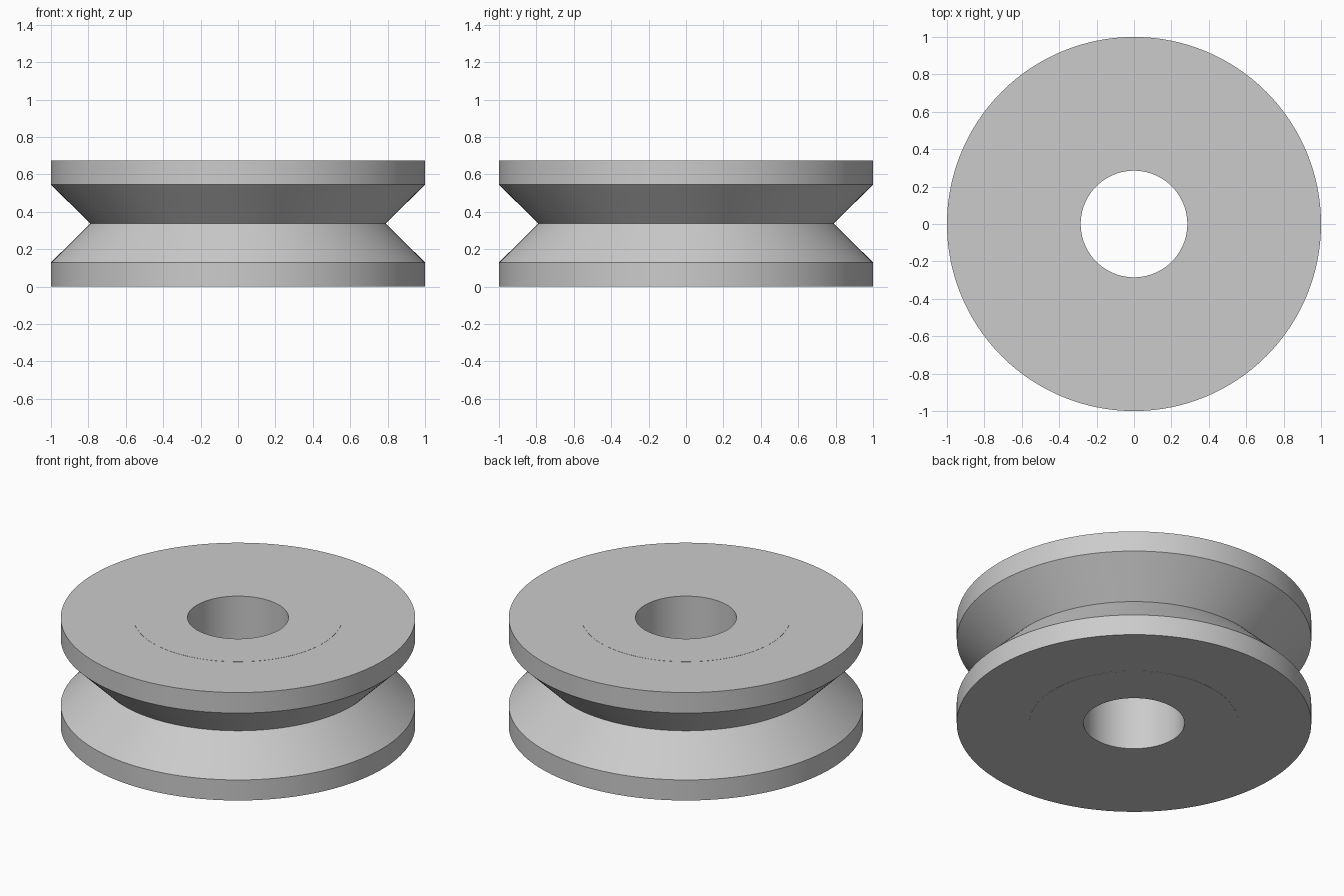
import bpy
import bmesh
import math

SEGMENTS = 128
HEIGHT = 0.674
MID = HEIGHT / 2

cube = bpy.data.objects.get("Cube")
if cube:
    bpy.data.objects.remove(cube, do_unlink=True)


def make_material(name, colour):
    mat = bpy.data.materials.new(name)
    mat.use_nodes = True
    mat.diffuse_color = colour
    mat.node_tree.nodes["Principled BSDF"].inputs["Base Color"].default_value = colour
    return mat


def lathe(name, profile, mat):
    """Spin a closed (radius, height) profile around the z axis."""
    bm = bmesh.new()
    verts = [bm.verts.new((r, 0, z)) for r, z in profile]
    edges = [bm.edges.new((v, verts[i - 1])) for i, v in enumerate(verts)]
    bmesh.ops.spin(bm, geom=verts + edges, cent=(0, 0, 0), axis=(0, 0, 1),
                   angle=math.tau, steps=SEGMENTS, use_merge=True)
    bmesh.ops.remove_doubles(bm, verts=bm.verts[:], dist=1e-5)
    bmesh.ops.recalc_face_normals(bm, faces=bm.faces[:])
    mesh = bpy.data.meshes.new(name)
    bm.to_mesh(mesh)
    bm.free()
    mesh.materials.append(mat)
    obj = bpy.data.objects.new(name, mesh)
    bpy.context.collection.objects.link(obj)
    bpy.ops.object.select_all(action="DESELECT")
    obj.select_set(True)
    bpy.context.view_layer.objects.active = obj
    bpy.ops.object.shade_smooth_by_angle(angle=math.radians(30))
    return obj


grey = make_material("light grey", (0.6, 0.6, 0.6, 1))

# Wheel with a V groove; half profile mirrored about mid height
step = 0.001
half = [(0.59, MID - step), (1.0, MID - step), (1.0, 0.208)]
profile = ([(r, MID + h) for r, h in half] + [(0.79, MID)]
           + [(r, MID - h) for r, h in reversed(half)])
lathe("grooved_wheel", profile, grey)

# Bearing sleeve, standing a hair proud of both wheel faces
lathe("bearing_sleeve",
      [(0.285, 0), (0.59, 0), (0.59, HEIGHT), (0.285, HEIGHT)], grey)
